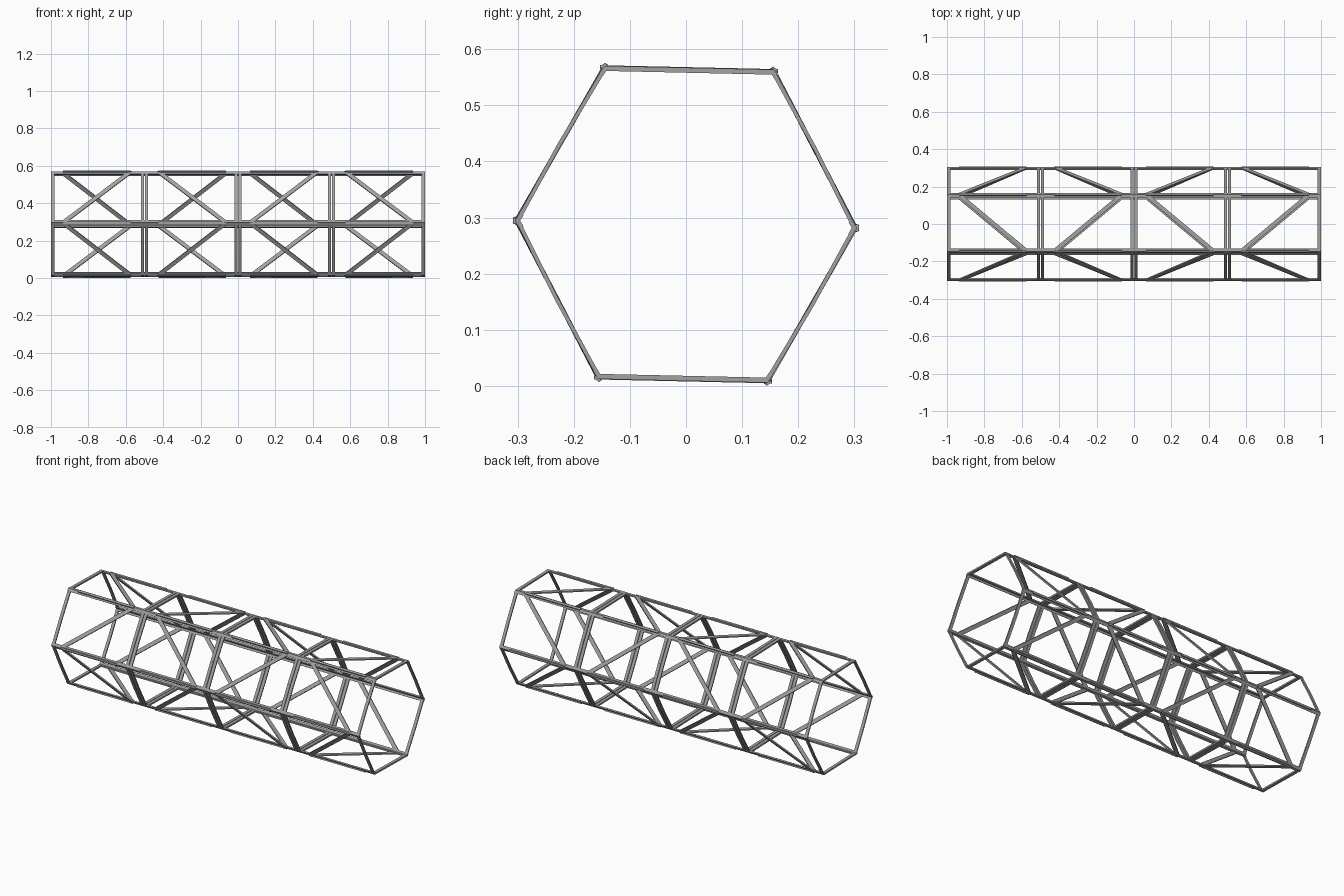
import bpy, math
from mathutils import Vector, Matrix

cube = bpy.data.objects.get("Cube")
if cube:
    bpy.data.objects.remove(cube, do_unlink=True)

# Painted steel
steel = bpy.data.materials.new("grey steel")
steel.use_nodes = True
COLOUR = (0.36, 0.36, 0.36, 1)
steel.diffuse_color = COLOUR
steel.node_tree.nodes["Principled BSDF"].inputs["Base Color"].default_value = COLOUR

RADIUS_Y, RADIUS_Z, MID_Z = 0.300, 0.317, 0.288
TILT = math.radians(-1.2)
BAY = 0.5


def corner(i, x):
    a = TILT + i * math.pi / 3
    return Vector((x, RADIUS_Y * math.cos(a), MID_Z + RADIUS_Z * math.sin(a)))


def outward(p):
    return Vector((0, p.y, p.z - MID_Z)).normalized()


def beam(name, a, b, out, width, depth):
    """Square-cut bar from a to b; depth runs along the outward direction."""
    along = (b - a).normalized()
    out = (out - along * out.dot(along)).normalized()
    side = along.cross(out)
    bpy.ops.mesh.primitive_cube_add(size=1)
    ob = bpy.context.object
    ob.name = name
    ob.data.transform(Matrix.Diagonal((width, depth, (b - a).length, 1)))
    rot = Matrix((side, out, along)).transposed().to_4x4()
    ob.matrix_world = Matrix.Translation((a + b) / 2) @ rot
    ob.data.materials.append(steel)


for bay in range(4):
    x0 = -1 + bay * BAY
    x1 = x0 + BAY
    near, far = x0 + 0.065, x1 - 0.075
    if bay % 2:
        near, far = x1 - 0.065, x0 + 0.075
    for i in range(6):
        # Angle-section chord on each corner, one flange along each adjoining side
        a, b = corner(i, x0), corner(i, x1)
        for step in (-1, 1):
            beside = corner(i + step, x0)
            inset = (beside - a).normalized() * 0.006
            beam("chord_flange", a + inset, b + inset, outward((a + beside) / 2), 0.016, 0.008)

        # Raised strip along the middle of each chord
        out = outward(a)
        lift = out * 0.004
        beam("chord_strip", corner(i, near) + lift, corner(i, far) + lift, out, 0.012, 0.008)

        # Hexagonal frame at each end of the bay, bowed slightly on the slopes
        for x in (x0 + 0.0105, x1 - 0.0105):
            a, b = corner(i, x), corner(i + 1, x)
            mid = (a + b) / 2
            out = outward(mid)
            if i in (1, 4):
                beam("frame_bar", a, b, out, 0.018, 0.009)
            else:
                mid += out * 0.003
                beam("frame_bar", a, mid, out, 0.018, 0.007)
                beam("frame_bar", mid, b, out, 0.018, 0.007)

        # One diagonal per side, zigzagging around and along the truss
        xa, xb = (near, far) if i % 2 else (far, near)
        a, b = corner(i, xa), corner(i + 1, xb)
        out = outward((a + b) / 2)
        shift = out * 0.002
        beam("diagonal_brace", a + shift, b + shift, out, 0.022, 0.007)
